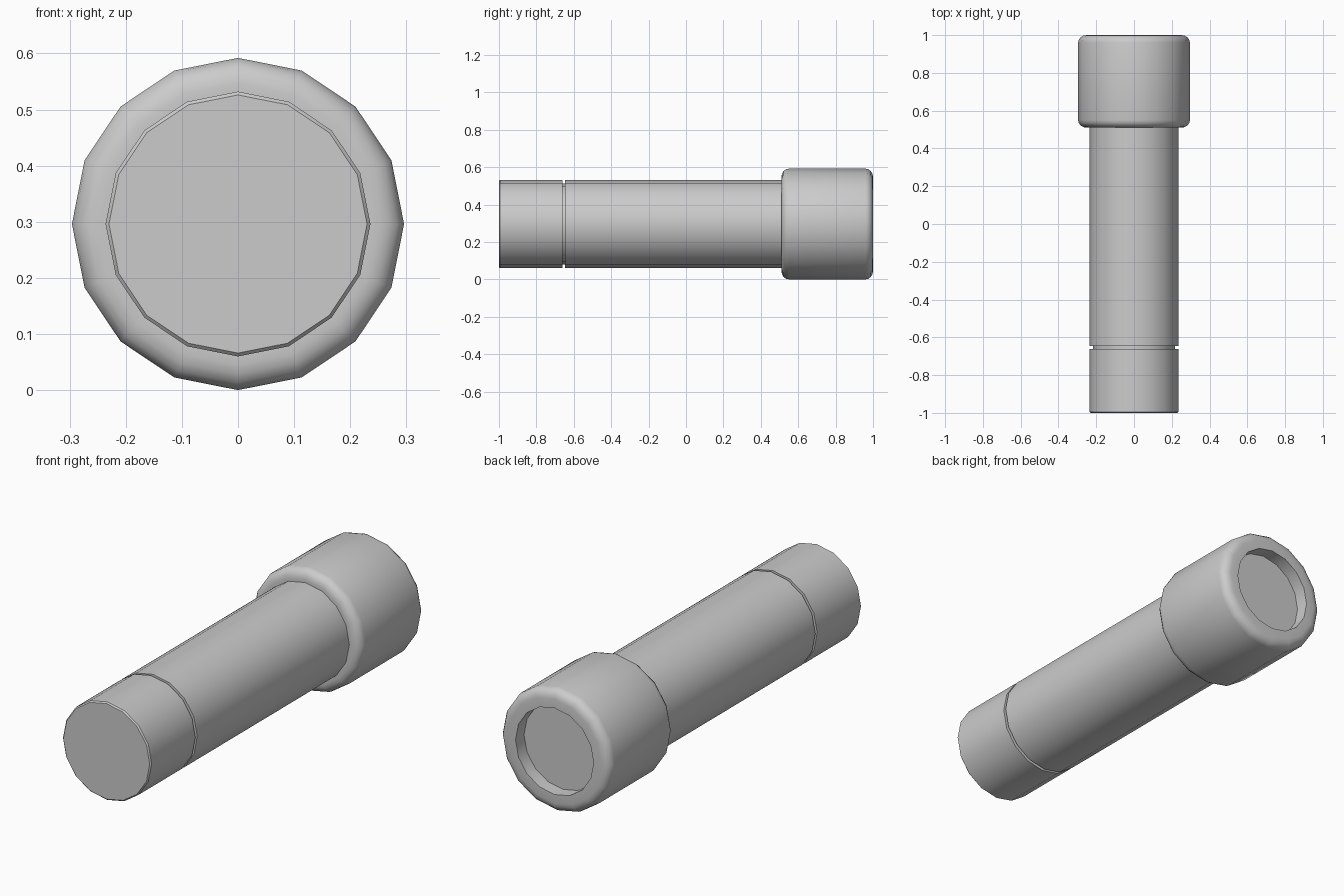
import bpy, bmesh, math

if "Cube" in bpy.data.objects:
    bpy.data.objects.remove(bpy.data.objects["Cube"])

SIDES = 16
HEAD_R = 0.296
BODY_R = 0.236


def lathe(name, profile):
    """Revolve (y, radius) points around the torch axis; radius 0 makes a pole."""
    bm = bmesh.new()
    rings = []
    for y, r in profile:
        ring = []
        for i in range(SIDES):
            a = 2 * math.pi * i / SIDES
            ring.append(bm.verts.new((r * math.cos(a), y, HEAD_R + r * math.sin(a))))
        rings.append(ring)
    for a, b in zip(rings, rings[1:]):
        for i in range(SIDES):
            j = (i + 1) % SIDES
            bm.faces.new((a[i], a[j], b[j], b[i]))
    bm.faces.new(rings[0])
    bm.faces.new(rings[-1])
    bmesh.ops.recalc_face_normals(bm, faces=bm.faces)
    mesh = bpy.data.meshes.new(name)
    bm.to_mesh(mesh)
    bm.free()
    obj = bpy.data.objects.new(name, mesh)
    bpy.context.collection.objects.link(obj)
    bpy.context.view_layer.objects.active = obj
    obj.select_set(True)
    bpy.ops.object.shade_smooth_by_angle(angle=math.radians(35))
    obj.select_set(False)
    return obj


def arc(y, r, ry, rr, start, end, steps=4):
    """Rounded corner centred on (y, r), angles measured from +y towards +r."""
    return [(y + ry * math.cos(math.radians(start + (end - start) * k / steps)),
             r + rr * math.sin(math.radians(start + (end - start) * k / steps)))
            for k in range(steps + 1)]


# Barrel and tail cap, separated by a narrow groove
lathe("barrel_and_tail_cap", [
    (-1.0, BODY_R - 0.006), (-0.994, BODY_R),
    (-0.661, BODY_R), (-0.661, BODY_R - 0.02),
    (-0.647, BODY_R - 0.02), (-0.647, BODY_R), (0.512, BODY_R)])

# Head with rounded shoulders, recessed opening and flat lens
head = [(0.51, BODY_R)]
head += arc(0.55, HEAD_R - 0.045, 0.04, 0.045, 180, 90)
head += arc(0.96, HEAD_R - 0.045, 0.04, 0.045, 90, 0)
head += [(1.0, 0.208), (0.935, 0.208)]
lathe("head_with_lens", head)
